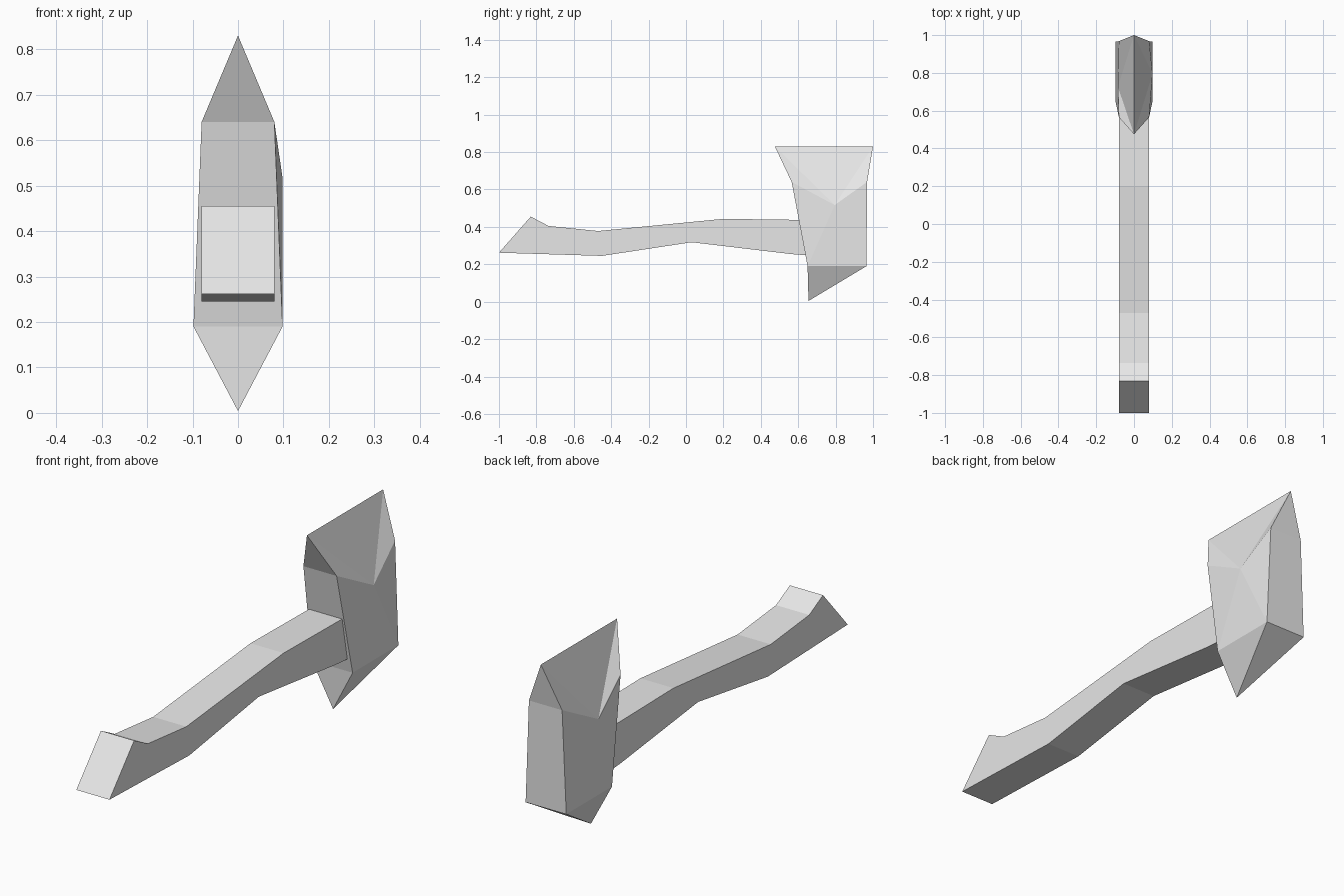
import bpy
import bmesh

cube = bpy.data.objects.get("Cube")
if cube:
    bpy.data.objects.remove(cube, do_unlink=True)

# Single pale grey material
grey = bpy.data.materials.new("pale grey")
grey.use_nodes = True
colour = (0.8, 0.8, 0.8, 1)
grey.diffuse_color = colour
grey.node_tree.nodes["Principled BSDF"].inputs["Base Color"].default_value = colour


def finish(name, bm):
    bmesh.ops.recalc_face_normals(bm, faces=bm.faces)
    mesh = bpy.data.meshes.new(name)
    bm.to_mesh(mesh)
    bm.free()
    mesh.materials.append(grey)
    obj = bpy.data.objects.new(name, mesh)
    bpy.context.collection.objects.link(obj)
    return obj


# Handle: curved side profile (y, z) extruded across the width
profile = [(-1, 0.262), (-0.83, 0.455), (-0.735, 0.405), (-0.47, 0.378),
           (0.2, 0.443), (0.64, 0.437), (0.66, 0.247), (0.56, 0.255),
           (0.03, 0.318), (-0.45, 0.245)]
half_width = 0.08
bm = bmesh.new()
side = bm.faces.new([bm.verts.new((-half_width, y, z)) for y, z in profile])
moved = bmesh.ops.extrude_face_region(bm, geom=[side])["geom"]
bmesh.ops.translate(bm, vec=(2 * half_width, 0, 0),
                    verts=[v for v in moved if isinstance(v, bmesh.types.BMVert)])
finish("handle", bm)

# Head: ridge on top, point below, and a faceted cheek on each side
bm = bmesh.new()
ridge_front = bm.verts.new((0, 0.475, 0.83))
ridge_back = bm.verts.new((0, 1, 0.83))
tip = bm.verts.new((0, 0.655, 0.004))
sides = []
for sign, cheek_pos in ((-1, (-0.085, 0.725, 0.51)), (1, (0.098, 0.795, 0.517))):
    upper_front = bm.verts.new((sign * 0.08, 0.565, 0.64))
    lower_front = bm.verts.new((sign * 0.098, 0.65, 0.19))
    lower_back = bm.verts.new((sign * 0.098, 0.965, 0.19))
    upper_back = bm.verts.new((sign * 0.08, 0.968, 0.64))
    cheek = bm.verts.new(cheek_pos)
    rim = [ridge_front, upper_front, lower_front, lower_back, upper_back, ridge_back]
    for a, b in zip(rim, rim[1:] + rim[:1]):
        bm.faces.new((a, b, cheek))
    bm.faces.new((lower_front, tip, lower_back))
    sides.append((upper_front, lower_front, lower_back, upper_back))

# Front, back and underside faces joining the two cheeks
(uf, lf, lb, ub), (uf2, lf2, lb2, ub2) = sides
for face in ((ridge_front, uf, uf2), (uf, lf, lf2, uf2), (lf, tip, lf2),
             (lb, lb2, tip), (ub, ub2, lb2, lb), (ridge_back, ub2, ub)):
    bm.faces.new(face)
finish("hammer_head", bm)
